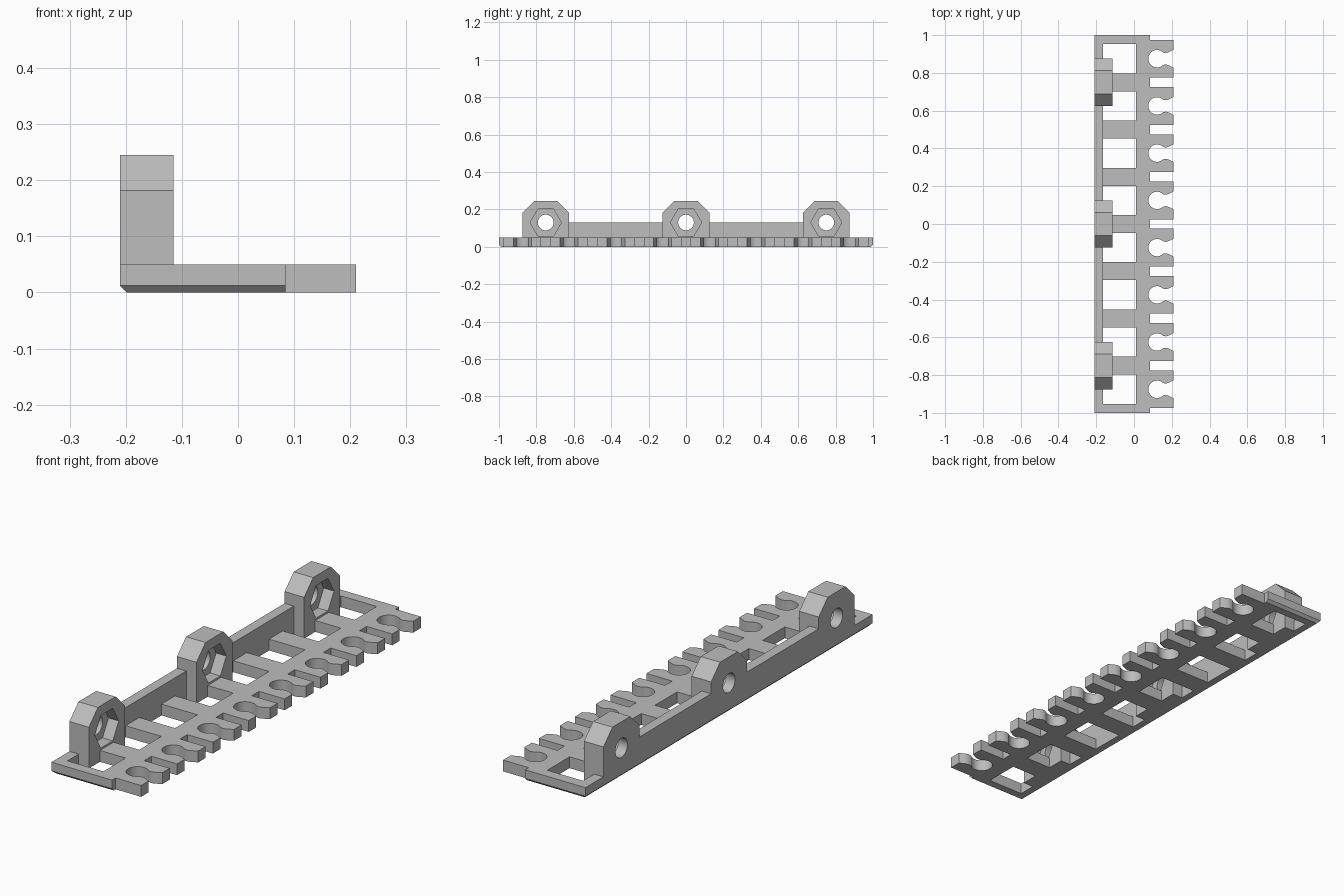
import bpy, bmesh
from math import sin, cos, pi, radians

cube = bpy.data.objects.get("Cube")
if cube:
    bpy.data.objects.remove(cube, do_unlink=True)

grey = bpy.data.materials.new("light grey plastic")
grey.use_nodes = True
color = (0.51, 0.51, 0.51, 1)
grey.diffuse_color = color
grey.node_tree.nodes["Principled BSDF"].inputs["Base Color"].default_value = color

THICK = 0.05
LEFT, WALL_IN, BLOCK_IN, SPINE, ROOT, TIP = -0.21, -0.165, -0.115, 0.01, 0.085, 0.21
BLOCK_BARS = (-3, 0, 3)
PITCH = 0.25
HOLE_Z = 0.13


def prism(bm, pts, lo, hi, axis="z"):
    """Extrude a closed profile along z (points are x, y) or x (points are y, z)."""
    place = (lambda p: (p[0], p[1], lo)) if axis == "z" else (lambda p: (lo, p[0], p[1]))
    face = bm.faces.new([bm.verts.new(place(p)) for p in pts])
    moved = bmesh.ops.extrude_face_region(bm, geom=[face])["geom"]
    step = (0, 0, hi - lo) if axis == "z" else (hi - lo, 0, 0)
    bmesh.ops.translate(bm, vec=step, verts=[v for v in moved if isinstance(v, bmesh.types.BMVert)])


def finish(name, bm):
    bmesh.ops.recalc_face_normals(bm, faces=bm.faces)
    mesh = bpy.data.meshes.new(name)
    bm.to_mesh(mesh)
    bm.free()
    mesh.materials.append(grey)
    obj = bpy.data.objects.new(name, mesh)
    bpy.context.collection.objects.link(obj)
    return obj


def select(obj):
    bpy.ops.object.select_all(action="DESELECT")
    obj.select_set(True)
    bpy.context.view_layer.objects.active = obj


def cut(obj, *cutters):
    select(obj)
    for cutter in cutters:
        cutter.hide_render = True
        mod = obj.modifiers.new("cut", "BOOLEAN")
        mod.operation, mod.solver, mod.object = "DIFFERENCE", "EXACT", cutter
        bpy.ops.object.modifier_apply(modifier=mod.name)
        bpy.data.objects.remove(cutter, do_unlink=True)
    bpy.ops.object.shade_smooth_by_angle(angle=radians(30))


def ring(cy, cz, r, n):
    return [(cy + r * cos(2 * pi * i / n), cz + r * sin(2 * pi * i / n)) for i in range(n)]


# Comb-shaped base plate with chamfered lower rim
centres = [PITCH * (i - 3.5) for i in range(8)]
outline = [(LEFT, -1), (ROOT, -1)]
for c in centres:
    outline += [(ROOT, c - 0.1), (TIP, c - 0.1), (TIP, c + 0.1), (ROOT, c + 0.1)]
outline += [(ROOT, 1), (LEFT, 1)]
bm = bmesh.new()
prism(bm, outline, 0, THICK)


def on_rim(edge):
    a, b = (v.co for v in edge.verts)
    low = max(a.z, b.z) < 0.001
    return low and (max(a.x, b.x) < LEFT + 0.001 or (abs(a.y) > 0.999 and abs(b.y) > 0.999))


bmesh.ops.bevel(bm, geom=[e for e in bm.edges if on_rim(e)], offset=0.012, segments=1, affect="EDGES")
plate = finish("comb_plate", bm)

# Windows between the crossbars, leaving solid footings under the blocks
bm = bmesh.new()
for k in range(-4, 4):
    y0 = max(k * PITCH + 0.0475, -0.955)
    y1 = min((k + 1) * PITCH - 0.0475, 0.955)
    a = y0 + 0.0775 * (k in BLOCK_BARS)
    b = y1 - 0.0775 * (k + 1 in BLOCK_BARS)
    pts = [(SPINE, y0), (SPINE, y1), (BLOCK_IN, y1), (BLOCK_IN, b),
           (WALL_IN, b), (WALL_IN, a), (BLOCK_IN, a), (BLOCK_IN, y0)]
    prism(bm, list(dict.fromkeys(pts)), -0.1, 0.2)
windows = finish("window_cutter", bm)

# Round snap-in sockets with a flared mouth
bm = bmesh.new()
for c in centres:
    arc = []
    for i in range(29):
        t = radians(45 + 270 * i / 28)
        arc.append((0.122 + 0.046 * cos(t), c + 0.046 * sin(t)))
    mouth = [(0.17, c - 0.03), (0.185, c - 0.035), (0.22, c - 0.053),
             (0.22, c + 0.053), (0.185, c + 0.035), (0.17, c + 0.03)]
    prism(bm, arc + mouth, -0.1, 0.2)
sockets = finish("socket_cutter", bm)
cut(plate, windows, sockets)

# Upright mounting blocks with a bolt hole and a hexagonal nut pocket
for name, k in zip(("front", "middle", "back"), BLOCK_BARS):
    y = k * PITCH
    half = [(0.125, THICK), (0.125, 0.182), (0.062, 0.245)]
    profile = [(y + u, z) for u, z in half] + [(y - u, z) for u, z in reversed(half)]
    bm = bmesh.new()
    prism(bm, profile, LEFT, BLOCK_IN, "x")
    block = finish(name + "_block", bm)
    bm = bmesh.new()
    prism(bm, ring(y, HOLE_Z, 0.083, 6), WALL_IN, 0, "x")
    pocket = finish("pocket_cutter", bm)
    bm = bmesh.new()
    prism(bm, ring(y, HOLE_Z, 0.042, 32), -0.4, 0, "x")
    hole = finish("hole_cutter", bm)
    cut(block, pocket, hole)

# Low walls joining the blocks
for name, s in (("front", -1), ("back", 1)):
    bm = bmesh.new()
    prism(bm, [(s * 0.125, THICK), (s * 0.625, THICK), (s * 0.625, HOLE_Z), (s * 0.125, HOLE_Z)],
          LEFT, WALL_IN, "x")
    finish(name + "_wall", bm)
